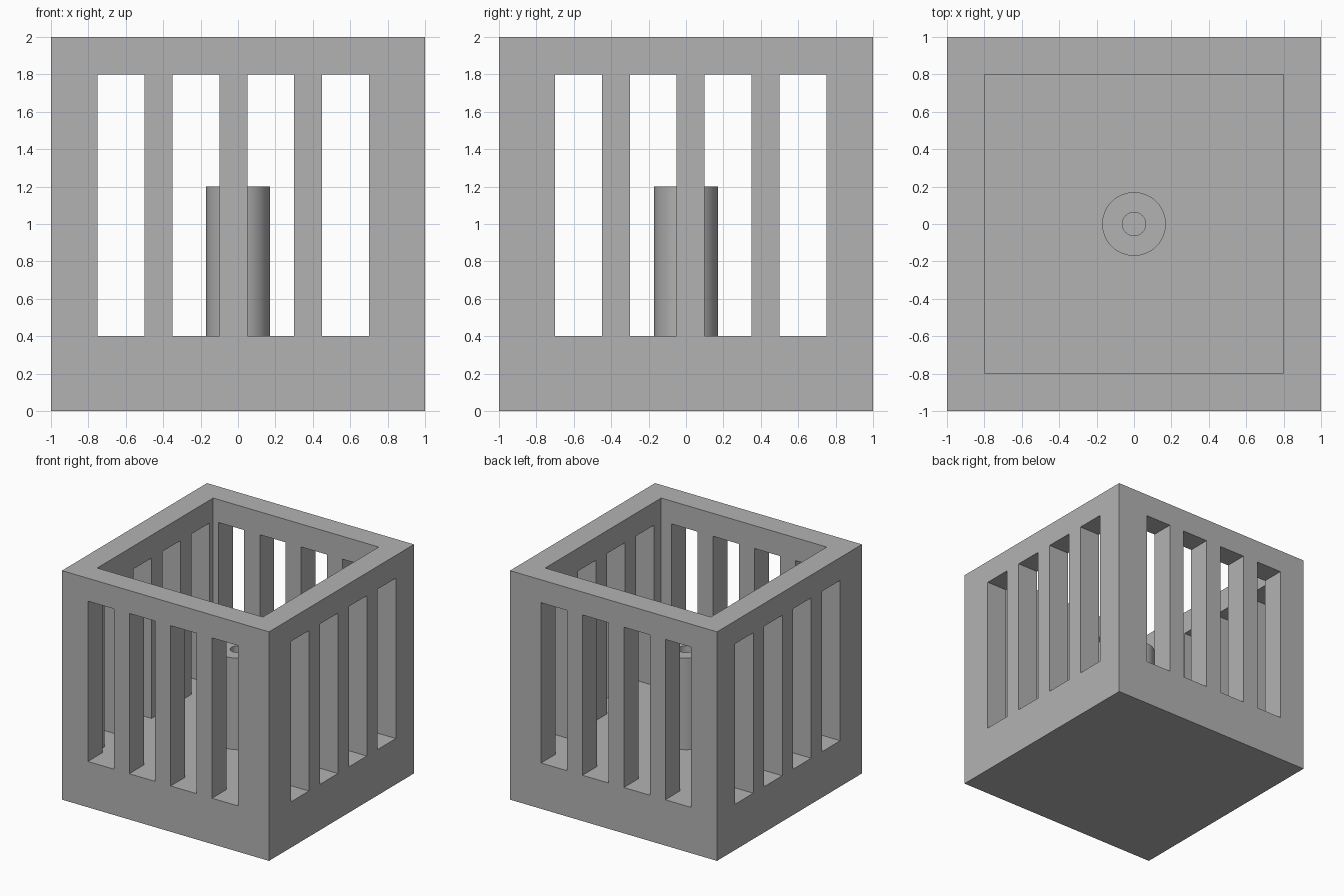
import bpy
import bmesh
from mathutils import Matrix, Vector

default_cube = bpy.data.objects.get("Cube")
if default_cube:
    bpy.data.objects.remove(default_cube, do_unlink=True)

grey = bpy.data.materials.new("plain grey")
grey.use_nodes = True
colour = (0.45, 0.45, 0.45, 1)
grey.diffuse_color = colour
grey.node_tree.nodes["Principled BSDF"].inputs["Base Color"].default_value = colour


def new_object(name, bm):
    mesh = bpy.data.meshes.new(name)
    bm.to_mesh(mesh)
    bm.free()
    mesh.materials.append(grey)
    obj = bpy.data.objects.new(name, mesh)
    bpy.context.collection.objects.link(obj)
    return obj


def add_box(bm, low, high):
    low, high = Vector(low), Vector(high)
    matrix = Matrix.Translation((low + high) / 2) @ Matrix.Diagonal((*(high - low), 1))
    bmesh.ops.create_cube(bm, size=1, matrix=matrix)


def box(name, low, high):
    bm = bmesh.new()
    add_box(bm, low, high)
    return new_object(name, bm)


def cut(target, cutter):
    cutter.hide_render = True
    mod = target.modifiers.new("cut", "BOOLEAN")
    mod.operation = "DIFFERENCE"
    mod.solver = "EXACT"
    mod.object = cutter
    bpy.ops.object.select_all(action="DESELECT")
    bpy.context.view_layer.objects.active = target
    target.select_set(True)
    bpy.ops.object.modifier_apply(modifier=mod.name)
    bpy.data.objects.remove(cutter, do_unlink=True)


FLOOR, SLOT_TOP, INNER = 0.4, 1.8, 0.8
SLOT, PITCH = 0.25, 0.4

# Open-topped box with a thick floor
cage = box("slotted_box", (-1, -1, 0), (1, 1, 2))
cut(cage, box("cavity_cutter", (-INNER, -INNER, FLOOR), (INNER, INNER, 2.2)))

# Four slots through each pair of opposite walls, flush with the floor
front_slots, side_slots = bmesh.new(), bmesh.new()
for i in range(4):
    x = -0.75 + i * PITCH
    y = -0.7 + i * PITCH
    add_box(front_slots, (x, -1.2, FLOOR), (x + SLOT, 1.2, SLOT_TOP))
    add_box(side_slots, (-1.2, y, FLOOR), (1.2, y + SLOT, SLOT_TOP))
cut(cage, new_object("front_slot_cutter", front_slots))
cut(cage, new_object("side_slot_cutter", side_slots))

# Central tube: a rectangular wall profile spun about the z axis
bm = bmesh.new()
profile = [(0.0625, FLOOR), (0.17, FLOOR), (0.17, 1.2), (0.0625, 1.2)]
verts = [bm.verts.new((r, 0, z)) for r, z in profile]
edges = [bm.edges.new((verts[i], verts[(i + 1) % 4])) for i in range(4)]
bmesh.ops.spin(bm, geom=verts + edges, cent=(0, 0, 0), axis=(0, 0, 1),
               angle=6.2831853, steps=64, use_merge=True)
bmesh.ops.remove_doubles(bm, verts=bm.verts, dist=0.0001)
bmesh.ops.recalc_face_normals(bm, faces=bm.faces)
tube = new_object("central_tube", bm)
bpy.ops.object.select_all(action="DESELECT")
bpy.context.view_layer.objects.active = tube
tube.select_set(True)
bpy.ops.object.shade_smooth_by_angle()
